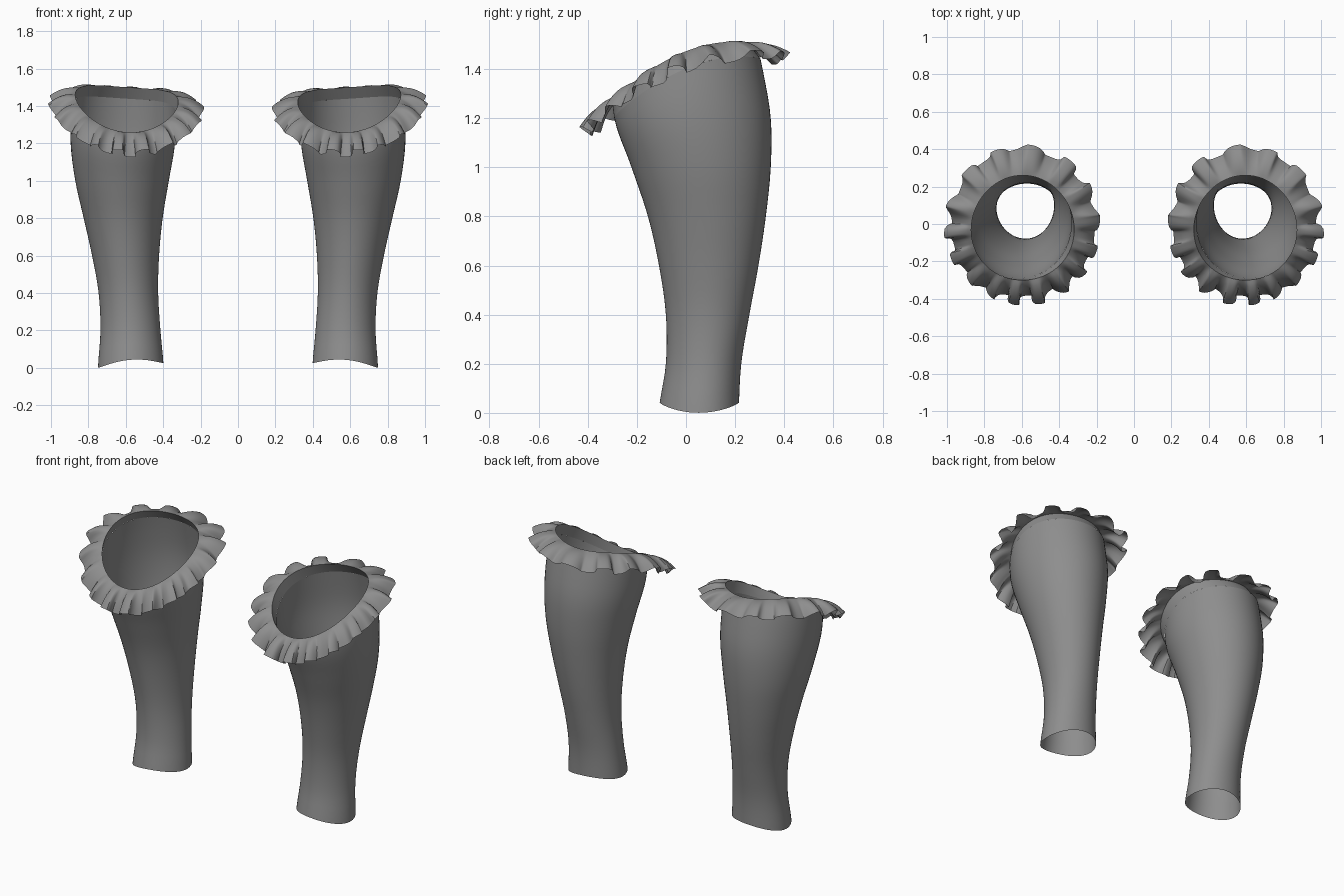
import bpy, bmesh, math
from mathutils import Vector

if "Cube" in bpy.data.objects:
    bpy.data.objects.remove(bpy.data.objects["Cube"])

grey = bpy.data.materials.new("plain_grey")
grey.diffuse_color = (0.27, 0.27, 0.27, 1)
grey.use_nodes = True
grey.node_tree.nodes["Principled BSDF"].inputs["Base Color"].default_value = grey.diffuse_color

# Leg outline: height, inner x, outer x, front y, back y
LEG = [(0.0, .398, .748, -.112, .215), (0.2, .415, .735, -.082, .225),
       (0.4, .427, .745, -.082, .258), (0.6, .422, .780, -.110, .295),
       (0.8, .403, .825, -.155, .325), (1.0, .370, .870, -.222, .345),
       (1.2, .337, .895, -.292, .345), (1.4, .335, .892, -.300, .312),
       (1.6, .345, .870, -.300, .270)]


def outline(z):
    """Smoothly interpolated leg extents at height z."""
    i = max(0, min(len(LEG) - 2, int(z / 0.2)))
    t = z / 0.2 - i
    p0, p1, p2, p3 = (LEG[max(0, min(len(LEG) - 1, i + k))] for k in (-1, 0, 1, 2))
    return [0.5 * (2 * b + (c - a) * t + (2 * a - 5 * b + 4 * c - d) * t * t
                   + (3 * b - a - 3 * c + d) * t ** 3)
            for a, b, c, d in zip(p0[1:], p1[1:], p2[1:], p3[1:])]


def leg_point(a, z):
    """Point on the egg-shaped leg section, a little pointed at the shin."""
    x0, x1, y0, y1 = outline(z)
    rx, ry = (x1 - x0) / 2, (y1 - y0) / 2
    egg = 1 + 0.08 * math.sin(a) * max(0, 1 - z / 1.3)
    return Vector(((x0 + x1) / 2 + rx * math.cos(a) * egg,
                   (y0 + y1) / 2 + ry * math.sin(a), z))


def crest_point(a):
    """Sloping line where the ruffle folds over."""
    x = 0.595 + 0.275 * math.cos(a) * (1 - 0.04 * math.sin(a))
    y = -0.02 + 0.28 * math.sin(a)
    t = (y + 0.30) / 0.56
    return Vector((x, y, 1.26 + 0.50 * t - 0.26 * t * t + 0.07 * (x - 0.595)))


def leg(a, s):
    low = 0.013 - 0.0125 * math.cos(a) + 0.03 * math.sin(a) ** 2
    high = crest_point(a).z - 0.06
    return leg_point(a, low + (high - low) * s)


def ruffle(a, s):
    crest = crest_point(a)
    if s < 0.25:                      # short band rising from the leg
        return leg(a, 1).lerp(crest, s / 0.25)
    v = (s - 0.25) / 0.75             # flared frill
    front, back = max(0, -math.sin(a)), max(0, math.sin(a))
    out = 0.125 - 0.015 * front + 0.025 * back
    drop = 0.065 + 0.05 * front - 0.015 * back
    phase = 16 * a + 3 * math.cos(a)
    wave = math.tanh(1.5 * math.sin(phase + 0.5 * math.sin(5 * a))) / 0.9
    wave *= 0.8 + 0.2 * math.sin(3 * a + 1)
    radial = Vector((math.cos(a), math.sin(a), 0))
    normal = (radial * drop + Vector((0, 0, out))).normalized()
    reach = v * (1 + 0.08 * wave)
    side = Vector((-math.sin(a), math.cos(a), 0)) * 0.012 * v * math.cos(2 * phase)
    return (crest + radial * out * reach - Vector((0, 0, drop * v ** 1.2))
            + normal * (0.028 * wave * v ** 0.8 + 0.012 * math.sin(math.pi * v)) + side)


def sheet(name, func, around, rows):
    """Closed ring of quads, mirrored to the other leg."""
    bm = bmesh.new()
    rings = [[bm.verts.new(func(2 * math.pi * i / around, j / rows))
              for i in range(around)] for j in range(rows + 1)]
    for r, q in zip(rings, rings[1:]):
        for i in range(around):
            k = (i + 1) % around
            bm.faces.new((r[i], r[k], q[k], q[i]))
    mesh = bpy.data.meshes.new(name)
    bm.to_mesh(mesh)
    bm.free()
    mesh.materials.append(grey)
    ob = bpy.data.objects.new(name, mesh)
    bpy.context.collection.objects.link(ob)
    bpy.ops.object.select_all(action='DESELECT')
    ob.select_set(True)
    bpy.context.view_layer.objects.active = ob
    bpy.ops.object.shade_smooth_by_angle(angle=math.radians(40))
    mirror = ob.modifiers.new("other_leg", 'MIRROR')
    mirror.use_mirror_merge = False
    return ob


sheet("leg_sleeve", leg, 64, 28)
sheet("ruffle_trim", ruffle, 240, 12)
